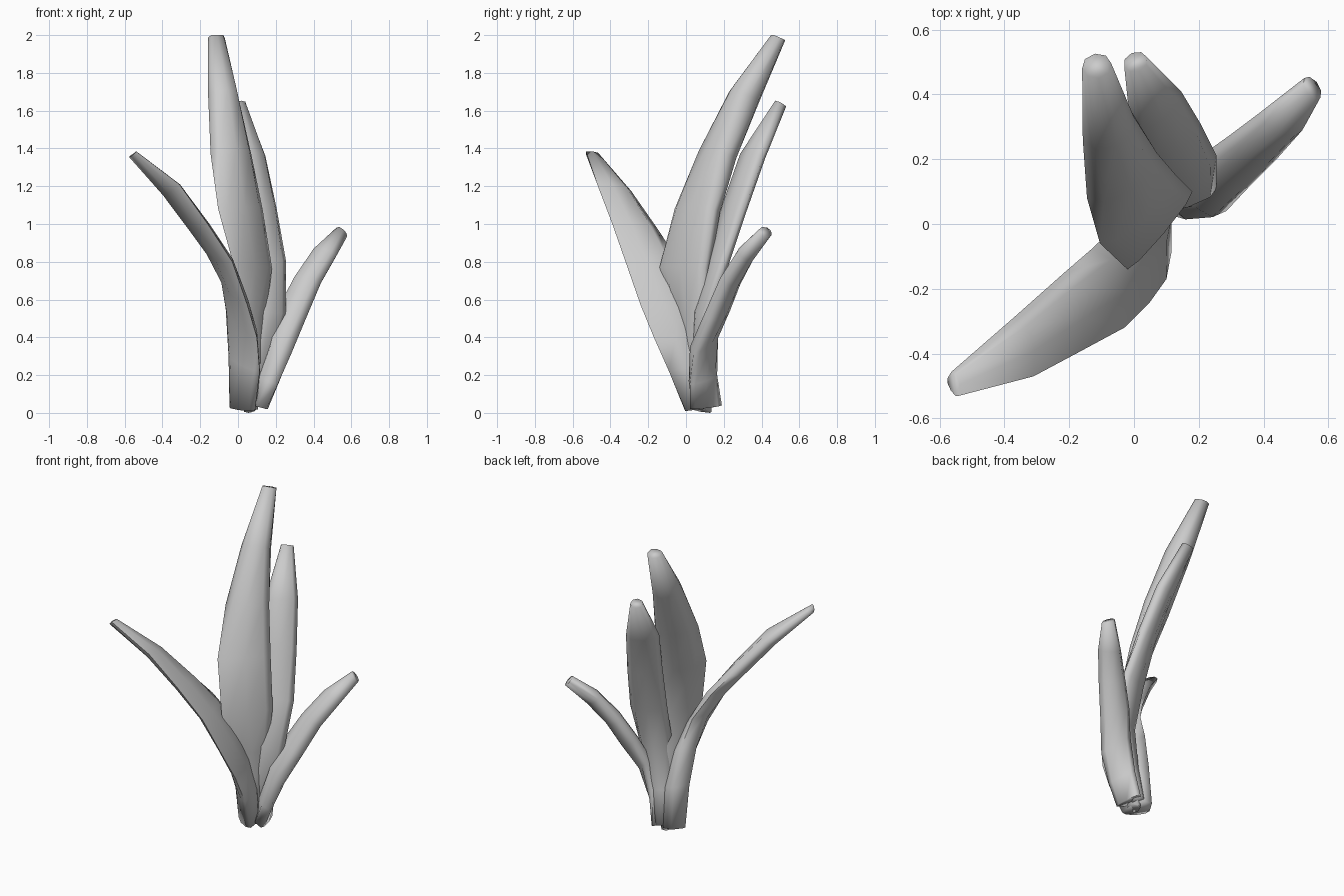
import bpy, bmesh
from mathutils import Vector

# section stations: position across the blade, relative bulge
FRONT = [(0.0, 0.0), (0.14, 0.7), (0.5, 1.0), (0.86, 0.7), (1.0, 0.0)]
BACK = [(0.86, -0.7), (0.5, -1.0), (0.14, -0.7)]


def leaf(name, left, right, front, back, back_dir=None):
    """Loft a thick blade between two edge curves, with a bulge per row on each side."""
    left = [Vector(p) for p in left]
    right = [Vector(p) for p in right]
    mid = [(a + b) / 2 for a, b in zip(left, right)]
    n = len(mid)
    bm = bmesh.new()
    rings = []
    for i, (a, b) in enumerate(zip(left, right)):
        w = b - a
        t = mid[min(i + 1, n - 1)] - mid[max(i - 1, 0)]
        normal = w.cross(t).normalized()
        inner = -Vector(back_dir).normalized() if back_dir else normal
        ring = []
        for s, k in FRONT + BACK:
            offset = normal * k * front[i] if k > 0 else inner * k * back[i]
            p = a + w * s + offset
            p.z = min(max(p.z, 0.0), 2.0)
            ring.append(bm.verts.new(p))
        rings.append(ring)
    for r0, r1 in zip(rings, rings[1:]):
        for j in range(len(r0)):
            k = (j + 1) % len(r0)
            bm.faces.new((r0[j], r0[k], r1[k], r1[j]))
    bm.faces.new(rings[0][::-1])
    bm.faces.new(rings[-1])
    bmesh.ops.recalc_face_normals(bm, faces=bm.faces)
    mesh = bpy.data.meshes.new(name)
    bm.to_mesh(mesh)
    bm.free()
    ob = bpy.data.objects.new(name, mesh)
    bpy.context.collection.objects.link(ob)
    bpy.ops.object.select_all(action='DESELECT')
    bpy.context.view_layer.objects.active = ob
    ob.select_set(True)
    bpy.ops.object.shade_smooth_by_angle(angle=1.6)


# tallest leaf, bending to the back
leaf("tall_leaf",
     [(.03, .02, .02), (.03, .0, .28), (.01, -.05, .5), (-.02, -.14, .77), (-.105, -.06, 1.08),
      (-.145, .08, 1.37), (-.158, .26, 1.68), (-.16, .48, 1.985)],
     [(.10, .10, .02), (.12, .08, .28), (.15, .09, .5), (.18, .10, .77), (.13, .15, 1.08),
      (.07, .22, 1.37), (.0, .33, 1.68), (-.07, .495, 1.985)],
     [.03, .03, .025, .015, .04, .06, .07, .045],
     [.07, .08, .08, .09, .09, .1, .1, .04], (-.15, 1, -.3))

# leaf reaching to the front left
leaf("front_left_leaf",
     [(-.045, .09, .03), (-.05, .06, .3), (-.065, .01, .55), (-.09, -.06, .72), (-.17, -.13, .86),
      (-.25, -.2, .965), (-.4, -.33, 1.16), (-.575, -.475, 1.36)],
     [(.09, .0, .01), (.115, -.09, .22), (.1, -.17, .4), (.05, -.24, .57), (-.03, -.32, .8),
      (-.16, -.39, 1.0), (-.31, -.47, 1.21), (-.54, -.53, 1.385)],
     [.03, .03, .03, .03, .03, .03, .03, .02],
     [.12, .14, .14, .13, .12, .11, .09, .04], (.25, .95, .1))

# short leaf reaching to the back right
leaf("short_right_leaf",
     [(.15, .02, .02), (.21, .02, .15), (.285, .04, .32), (.36, .12, .5),
      (.44, .2, .69), (.52, .29, .83), (.575, .39, .95)],
     [(.11, .19, .04), (.13, .165, .2), (.17, .17, .42), (.22, .22, .57),
      (.29, .27, .7), (.39, .345, .85), (.525, .45, .965)],
     [.02, .025, .035, .05, .05, .05, .035],
     [.07, .07, .07, .06, .055, .05, .035])

# medium leaf at the back
leaf("back_leaf",
     [(.03, .06, .03), (.045, .03, .25), (.06, .05, .54), (.05, .12, .8),
      (.03, .2, 1.1), (-.01, .29, 1.36), (-.03, .485, 1.635)],
     [(.12, .17, .04), (.17, .13, .25), (.255, .11, .52), (.255, .21, .8),
      (.205, .31, 1.08), (.145, .41, 1.36), (.04, .515, 1.635)],
     [.03, .03, .03, .035, .04, .04, .035],
     [.05, .06, .06, .05, .05, .05, .035])
